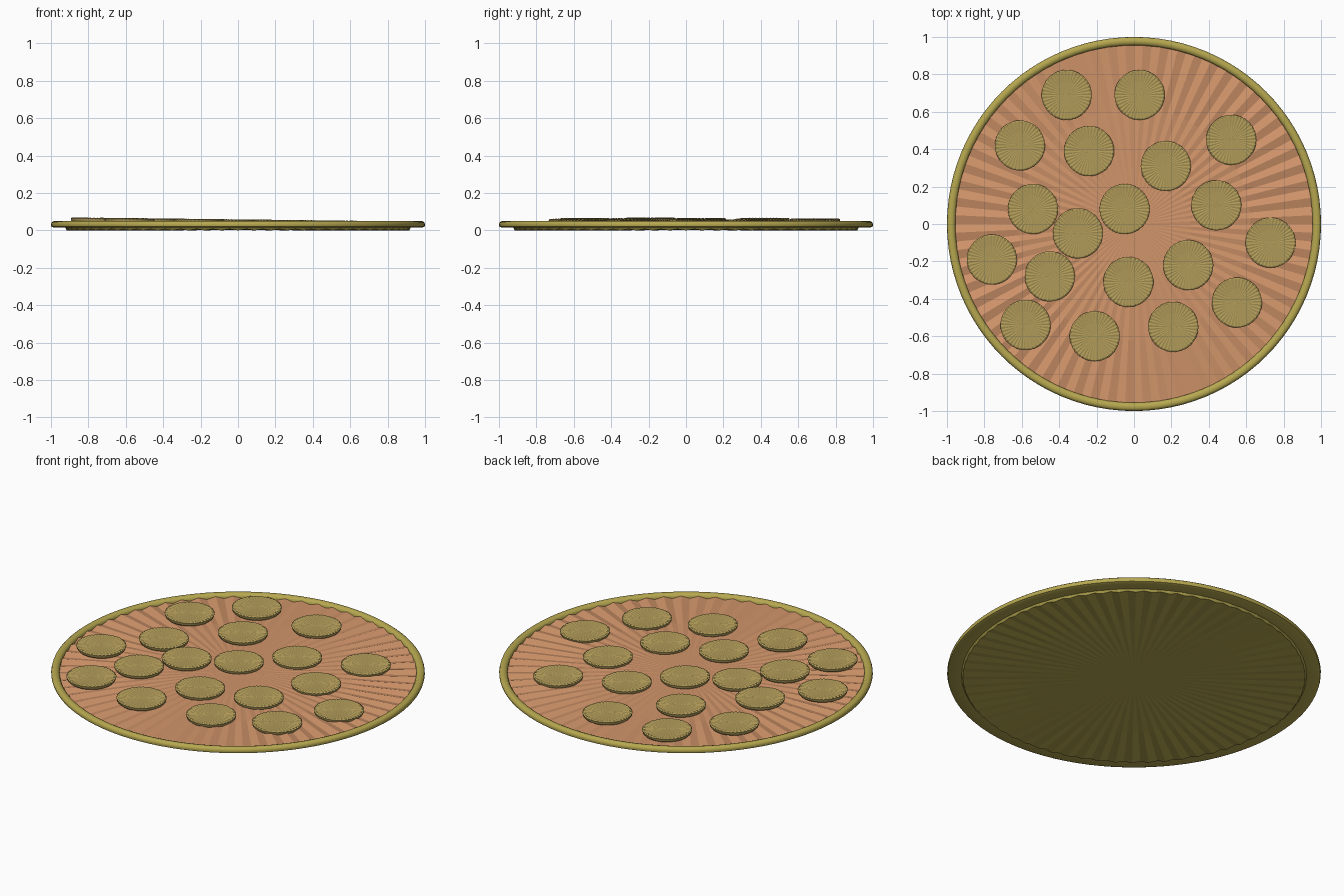
import bpy, bmesh, math
from mathutils import Vector

if "Cube" in bpy.data.objects:
    bpy.data.objects.remove(bpy.data.objects["Cube"], do_unlink=True)


def material(name, colour):
    m = bpy.data.materials.new(name)
    m.use_nodes = True
    m.diffuse_color = (*colour, 1)
    m.node_tree.nodes["Principled BSDF"].inputs["Base Color"].default_value = (*colour, 1)
    return m


olive = material("olive yellow", (0.47, 0.39, 0.08))
copper = material("copper", (0.64, 0.30, 0.145))
khaki = material("khaki brown", (0.44, 0.33, 0.10))


def pleated_lathe(name, profile, sides, mats, loop=False):
    """Turn (radius, height, pleat) points around z; every other side point is raised or lowered."""
    bm = bmesh.new()
    rings = []
    for r, z, pleat in profile:
        if r == 0:
            rings.append([bm.verts.new((0, 0, z))] * sides)
            continue
        ring = []
        for i in range(sides):
            a = math.tau * i / sides
            dz = pleat if i % 2 else -pleat
            ring.append(bm.verts.new((r * math.cos(a), r * math.sin(a), z + dz)))
        rings.append(ring)
    pairs = list(zip(rings, rings[1:]))
    if loop:
        pairs.append((rings[-1], rings[0]))
    for a, b in pairs:
        for i in range(sides):
            j = (i + 1) % sides
            corners = list(dict.fromkeys((a[i], a[j], b[j], b[i])))
            bm.faces.new(corners)
    bmesh.ops.recalc_face_normals(bm, faces=bm.faces[:])
    # the second colour goes on the upward faces
    if len(mats) > 1:
        for f in bm.faces:
            f.material_index = int(f.normal.z > 0.3)
    mesh = bpy.data.meshes.new(name)
    bm.to_mesh(mesh)
    bm.free()
    for m in mats:
        mesh.materials.append(m)
    return mesh


def add(name, mesh):
    ob = bpy.data.objects.new(name, mesh)
    bpy.context.collection.objects.link(ob)
    return ob


# pleated base: copper top, olive underside
base_profile = [
    (0, 0.036, 0), (0.3, 0.036, 0.0007), (0.62, 0.034, 0.003), (0.96, 0.031, 0.007),
    (0.965, 0.018, 0), (0.925, 0.017, 0), (0.915, 0.004, 0.004),
    (0.6, 0.004, 0.0018), (0.3, 0.003, 0.0005), (0, 0.003, 0),
]
add("pleated_base", pleated_lathe("pleated_base", base_profile, 128, [olive, copper]))

# rounded rim
rim_profile = [
    (0.92, 0.015, 0), (0.985, 0.015, 0), (0.997, 0.02, 0), (1.0, 0.03, 0), (0.997, 0.042, 0),
    (0.988, 0.049, 0), (0.975, 0.05, 0), (0.963, 0.046, 0), (0.955, 0.036, 0), (0.955, 0.022, 0),
]
rim = add("rim", pleated_lathe("rim", rim_profile, 96, [olive], loop=True))
bpy.context.view_layer.objects.active = rim
rim.select_set(True)
bpy.ops.object.shade_smooth_by_angle(angle=math.radians(40))
rim.select_set(False)

# small fluted discs scattered over the top, sharing one mesh
disc_profile = [
    (0, -0.005, 0), (0.07, -0.004, 0.0005), (0.127, -0.002, 0.0015), (0.134, -0.006, 0.0015),
    (0.131, -0.018, 0.001), (0.122, -0.028, 0), (0, -0.028, 0),
]
disc_mesh = pleated_lathe("topping_disc", disc_profile, 80, [khaki])
centres = [
    (-0.36, 0.69), (0.03, 0.69), (-0.61, 0.42), (-0.24, 0.39), (0.17, 0.31), (0.52, 0.45),
    (-0.54, 0.08), (-0.05, 0.08), (0.44, 0.10), (-0.30, -0.05), (0.73, -0.10), (-0.76, -0.19),
    (-0.45, -0.28), (-0.03, -0.31), (0.29, -0.22), (0.55, -0.42), (-0.58, -0.54),
    (-0.21, -0.60), (0.21, -0.55),
]
slope = 0.012
for n, (x, y) in enumerate(centres, 1):
    disc = add(f"topping_disc_{n}", disc_mesh)
    disc.location = Vector((x, y, 0.06 - slope * x))
    disc.rotation_euler = (0, slope, 0)
